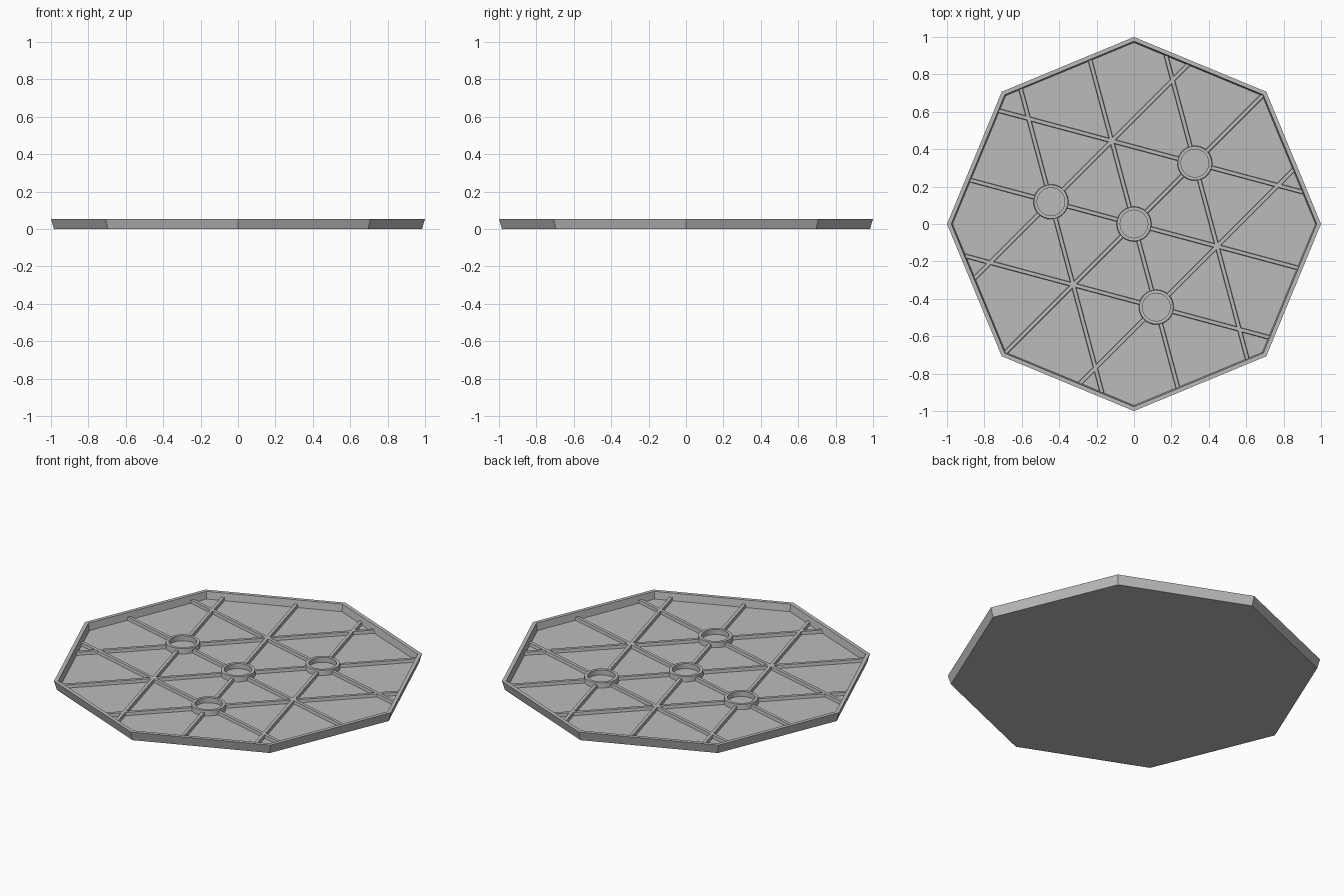
import bpy, bmesh
from math import cos, sin, pi, radians
from mathutils import Vector

old = bpy.data.objects.get("Cube")
if old:
    bpy.data.objects.remove(old, do_unlink=True)

grey = bpy.data.materials.new("plain_grey")
grey.use_nodes = True
colour = (0.5, 0.5, 0.5, 1)
grey.diffuse_color = colour
grey.node_tree.nodes["Principled BSDF"].inputs["Base Color"].default_value = colour

FLOOR, RIB_TOP, RING_TOP, RIM_TOP = 0.012, 0.030, 0.042, 0.054
INNER = 0.97          # corner radius of the inner wall
PITCH = 0.46          # triangular lattice spacing
RING_IN, RING_OUT = 0.074, 0.094


def finish(bm, name):
    bmesh.ops.recalc_face_normals(bm, faces=bm.faces)
    mesh = bpy.data.meshes.new(name)
    bm.to_mesh(mesh)
    bm.free()
    mesh.materials.append(grey)
    obj = bpy.data.objects.new(name, mesh)
    bpy.context.collection.objects.link(obj)
    return obj


def lathe(name, profile, sides, centre=(0, 0), closed=False):
    """Turn a (radius, height) profile; an open one is capped at both ends."""
    bm = bmesh.new()
    loops = [[bm.verts.new((centre[0] + r * cos(2 * pi * i / sides),
                            centre[1] + r * sin(2 * pi * i / sides), z))
              for i in range(sides)] for r, z in profile]
    pairs = list(zip(loops, loops[1:]))
    if closed:
        pairs.append((loops[-1], loops[0]))
    else:
        bm.faces.new(loops[0])
        bm.faces.new(loops[-1])
    for a, b in pairs:
        for i in range(sides):
            j = (i + 1) % sides
            bm.faces.new((a[i], a[j], b[j], b[i]))
    return finish(bm, name)


# Octagonal tray with a slightly flared wall
lathe("tray", [(0.984, 0), (1.0, RIM_TOP), (0.977, RIM_TOP), (INNER, FLOOR)], 8)

# Raised rings on the lattice nodes
axes = [Vector((cos(radians(a)), sin(radians(a)))) for a in (45, 105, 165)]
nodes = [Vector((0, 0)), axes[0] * PITCH, axes[2] * PITCH, (axes[0] + axes[2]) * -PITCH]
nodes[3] = -axes[1] * PITCH
for n, node in enumerate(nodes):
    ring = lathe(f"ring_{n + 1}",
                 [(RING_OUT, FLOOR - 0.004), (RING_OUT - 0.003, RING_TOP),
                  (RING_IN, RING_TOP), (RING_IN, FLOOR - 0.004)],
                 32, node, closed=True)
    with bpy.context.temp_override(object=ring, active_object=ring,
                                   selected_objects=[ring],
                                   selected_editable_objects=[ring]):
        bpy.ops.object.shade_smooth_by_angle(angle=radians(30))


def wall_hit(origin, direction):
    """Distance along a line to the inner wall."""
    best = 9
    for k in range(8):
        a = (k + 0.5) * pi / 4
        normal = Vector((cos(a), sin(a)))
        along = direction.dot(normal)
        if along > 1e-6:
            best = min(best, (INNER * cos(pi / 8) - origin.dot(normal)) / along)
    return best + 0.004


def rib(bm, start, end, side):
    """Tapered bar between two points on the floor."""
    verts = []
    for p in (start, end):
        for w, z in ((-0.012, FLOOR - 0.004), (0.012, FLOOR - 0.004),
                     (0.009, RIB_TOP), (-0.009, RIB_TOP)):
            q = p + side * w
            verts.append(bm.verts.new((q.x, q.y, z)))
    a, b = verts[:4], verts[4:]
    bm.faces.new(a)
    bm.faces.new(b)
    for i in range(4):
        j = (i + 1) % 4
        bm.faces.new((a[i], a[j], b[j], b[i]))


# Triangular grid of ribs, interrupted where a ring sits
bm = bmesh.new()
for axis in axes:
    side = Vector((-axis.y, axis.x))
    for row in (-1, 0, 1):
        origin = side * row * PITCH * sin(pi / 3)
        stops = [-wall_hit(origin, -axis)]
        on_line = [(n - origin).dot(axis) for n in nodes
                   if abs((n - origin).dot(side)) < 0.01]
        for t in sorted(on_line):
            stops += [t - RING_OUT + 0.008, t + RING_OUT - 0.008]
        stops.append(wall_hit(origin, axis))
        for s, e in zip(stops[::2], stops[1::2]):
            rib(bm, origin + axis * s, origin + axis * e, side)
finish(bm, "floor_ribs")
